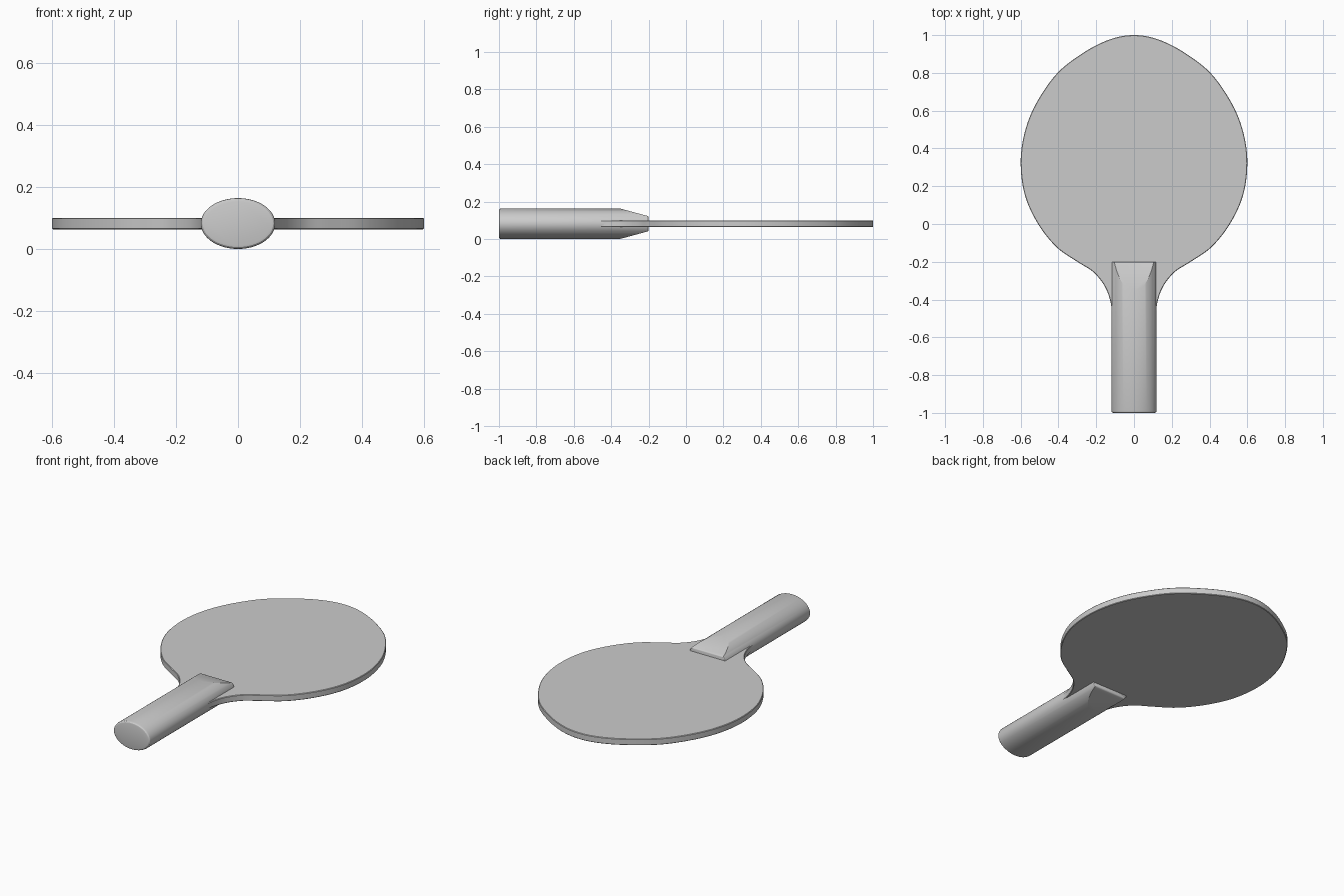
import bpy, bmesh, math
from mathutils import Vector, Matrix

if "Cube" in bpy.data.objects:
    bpy.data.objects.remove(bpy.data.objects["Cube"])

grey = bpy.data.materials.new("plain_grey")
grey.diffuse_color = (0.6, 0.6, 0.6, 1)
grey.use_nodes = True
grey.node_tree.nodes["Principled BSDF"].inputs["Base Color"].default_value = grey.diffuse_color
MID = 0.082  # height of the centre plane


def finish(bm, name):
    bmesh.ops.recalc_face_normals(bm, faces=bm.faces[:])
    mesh = bpy.data.meshes.new(name)
    bm.to_mesh(mesh)
    bm.free()
    obj = bpy.data.objects.new(name, mesh)
    bpy.context.collection.objects.link(obj)
    mesh.materials.append(grey)
    bpy.ops.object.select_all(action='DESELECT')
    obj.select_set(True)
    bpy.context.view_layer.objects.active = obj
    bpy.ops.object.shade_smooth_by_angle(angle=math.radians(25))
    return obj


def smooth_path(pts, steps=6):
    # Catmull-Rom curve through the points
    p = [Vector(q) for q in pts]
    out = []
    for i in range(1, len(p) - 2):
        a, b, c, d = p[i - 1:i + 3]
        for k in range(steps):
            t = k / steps
            out.append(0.5 * (2 * b + (c - a) * t + (2 * a - 5 * b + 4 * c - d) * t * t
                              + (3 * b - a - 3 * c + d) * t ** 3))
    out.append(p[-2])
    return out


# Blade: mirrored half outline, extruded, with the neck running into the handle
half = [(-0.12, 0.98), (0, 1), (0.12, 0.98), (0.255, 0.915), (0.405, 0.80),
        (0.52, 0.635), (0.58, 0.48), (0.60, 0.32), (0.577, 0.15), (0.508, 0),
        (0.41, -0.123), (0.30, -0.20), (0.215, -0.255), (0.155, -0.33),
        (0.125, -0.41), (0.116, -0.48), (0.11, -0.55)]
right = [(v.x, v.y) for v in smooth_path(half)] + [(0.10, -0.50)]
outline = right + [(-x, y) for x, y in reversed(right[1:])]
bm = bmesh.new()
face = bm.faces.new([bm.verts.new((x, y, MID - 0.0185)) for x, y in outline])
ext = bmesh.ops.extrude_face_region(bm, geom=[face])
bmesh.ops.translate(bm, vec=(0, 0, 0.037),
                    verts=[g for g in ext["geom"] if isinstance(g, bmesh.types.BMVert)])
rims = [e for e in bm.edges if abs(e.verts[0].co.z - e.verts[1].co.z) < 1e-6]
bmesh.ops.bevel(bm, geom=rims, offset=0.003, segments=1, affect='EDGES')
finish(bm, "blade")


# Handle: elliptical bar with rounded ends and a wedge cut above and below
def bevel_end(bm, y, size):
    ring = [e for e in bm.edges if all(abs(v.co.y - y) < 1e-4 for v in e.verts)]
    bmesh.ops.bevel(bm, geom=ring, offset=size, segments=3, profile=0.5, affect='EDGES')


bm = bmesh.new()
bmesh.ops.create_cone(bm, cap_ends=True, segments=64, radius1=1, radius2=1, depth=0.8)
bmesh.ops.rotate(bm, verts=bm.verts[:], matrix=Matrix.Rotation(math.pi / 2, 3, 'X'))
bmesh.ops.scale(bm, verts=bm.verts[:], vec=(0.12, 1, MID))
bmesh.ops.translate(bm, verts=bm.verts[:], vec=(0, -0.6, MID))
bevel_end(bm, -1, 0.012)
for side in (1, -1):
    cut = bmesh.ops.bisect_plane(
        bm, geom=bm.verts[:] + bm.edges[:] + bm.faces[:], dist=1e-6,
        plane_co=(0, -0.355, MID + side * MID),
        plane_no=Vector((0, 0.042, side * 0.155)).normalized(), clear_outer=True)
    edges = [g for g in cut["geom_cut"] if isinstance(g, bmesh.types.BMEdge)]
    bmesh.ops.edgenet_fill(bm, edges=edges)
bevel_end(bm, -0.2, 0.005)
finish(bm, "handle")
